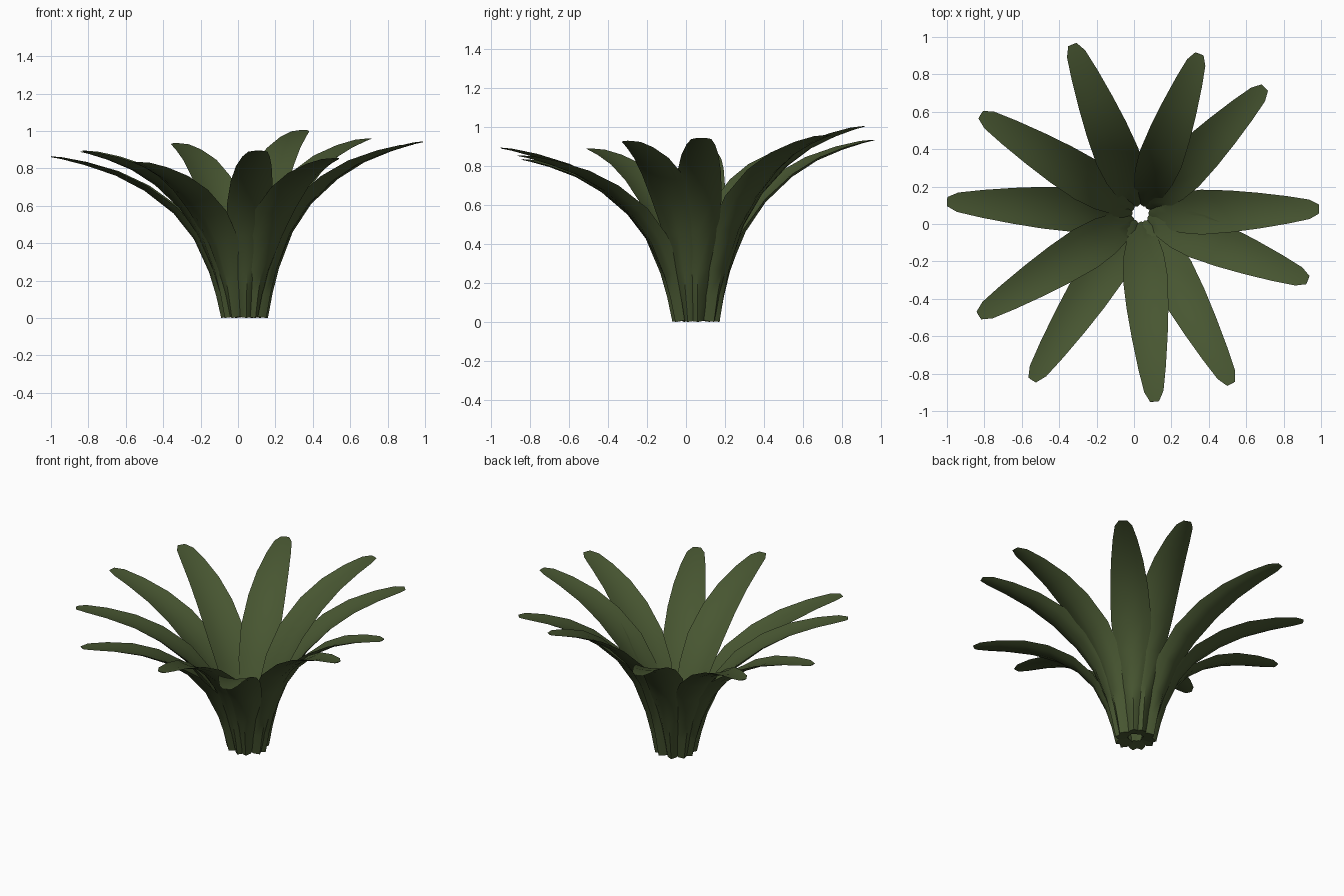
import bpy, bmesh, math
from mathutils import Vector

if "Cube" in bpy.data.objects:
    bpy.data.objects.remove(bpy.data.objects["Cube"])

green = bpy.data.materials.new("leaf green")
green.diffuse_color = (0.064, 0.093, 0.031, 1)
green.use_nodes = True
green.node_tree.nodes["Principled BSDF"].inputs["Base Color"].default_value = green.diffuse_color

CENTRE = Vector((0.035, 0.055, 0))
BASE_R = 0.125

# stations along a leaf: reach, height, half width, channel depth, thickness
STATIONS = [
    (0.00, 0.00, 0.042, 0.060, 0.085),
    (0.03, 0.14, 0.062, 0.065, 0.070),
    (0.07, 0.28, 0.082, 0.062, 0.045),
    (0.16, 0.49, 0.108, 0.050, 0.022),
    (0.28, 0.65, 0.120, 0.042, 0.014),
    (0.45, 0.79, 0.112, 0.034, 0.010),
    (0.62, 0.885, 0.096, 0.026, 0.010),
    (0.80, 0.95, 0.074, 0.018, 0.008),
    (0.94, 0.988, 0.052, 0.010, 0.007),
    (1.00, 1.00, 0.024, 0.004, 0.005),
]

# leaf tips: x, y, z
TIPS = [
    (-0.33, 0.96, 0.93), (0.35, 0.91, 1.00), (0.70, 0.73, 0.955),
    (0.99, 0.08, 0.94), (0.93, -0.30, 0.925), (0.52, -0.855, 0.85),
    (0.11, -0.95, 0.89), (-0.545, -0.835, 0.83), (-0.83, -0.49, 0.885),
    (-1.00, 0.12, 0.86), (-0.82, 0.585, 0.89),
]


def make_leaf(number, tip):
    """Curved, channelled leaf swept from the crown out to its tip."""
    d = Vector((tip[0], tip[1], 0)) - CENTRE
    reach = d.length
    out = d.normalized()
    side = Vector((-out.y, out.x, 0))
    spine = [CENTRE + out * (BASE_R + s[0] * (reach - BASE_R))
             + Vector((0, 0, s[1] * tip[2])) for s in STATIONS]
    bm = bmesh.new()
    rings = []
    for i, (_, _, half, depth, thick) in enumerate(STATIONS):
        along = (spine[min(i + 1, len(spine) - 1)] - spine[max(i - 1, 0)]).normalized()
        inward = along.cross(side).normalized()
        if inward.dot(Vector((0, 0, 1)) - out) < 0:
            inward = -inward
        lower = [(u, depth * u * u) for u in (-1, -0.6, 0, 0.6, 1)]
        upper = [(u, depth * u * u + thick * (1 - u * u)) for u in (0.6, 0, -0.6)]
        rings.append([bm.verts.new(spine[i] + side * half * u + inward * h)
                      for u, h in lower + upper])
    for a, b in zip(rings, rings[1:]):
        for j in range(8):
            k = (j + 1) % 8
            bm.faces.new((a[j], a[k], b[k], b[j]))
    bm.faces.new(rings[0])
    bm.faces.new(rings[-1])
    bmesh.ops.recalc_face_normals(bm, faces=bm.faces)
    mesh = bpy.data.meshes.new("leaf")
    bm.to_mesh(mesh)
    bm.free()
    mesh.materials.append(green)
    obj = bpy.data.objects.new(f"leaf_{number}", mesh)
    bpy.context.collection.objects.link(obj)
    return obj


leaves = [make_leaf(i + 1, t) for i, t in enumerate(TIPS)]

# smooth blades, sharp cut ends
for leaf in leaves:
    leaf.select_set(True)
bpy.context.view_layer.objects.active = leaves[0]
bpy.ops.object.shade_smooth_by_angle(angle=math.radians(50))
